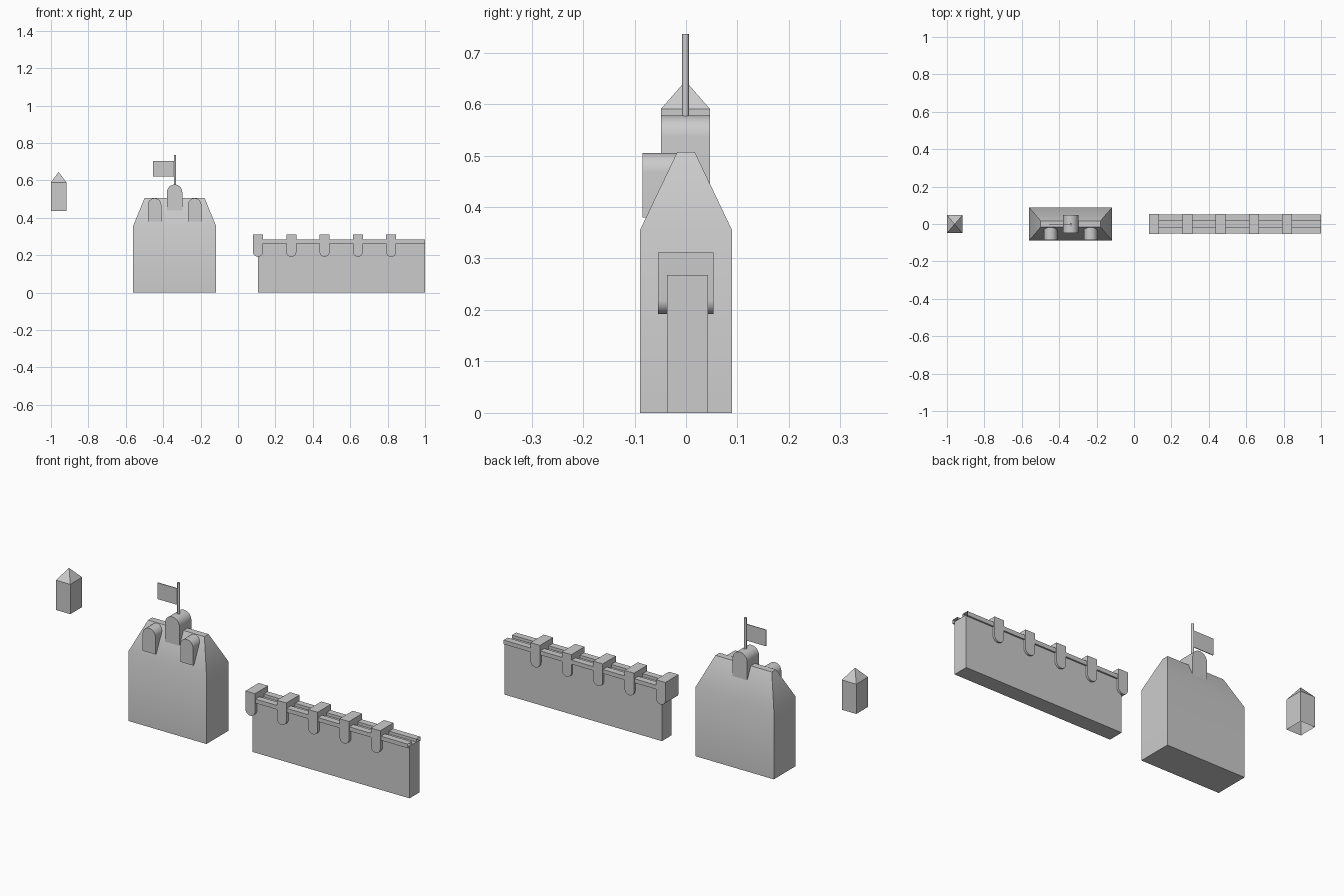
import bpy, bmesh, math

if "Cube" in bpy.data.objects:
    bpy.data.objects.remove(bpy.data.objects["Cube"])


def finish(name, bm, smooth=False):
    bmesh.ops.recalc_face_normals(bm, faces=bm.faces)
    me = bpy.data.meshes.new(name)
    bm.to_mesh(me)
    bm.free()
    ob = bpy.data.objects.new(name, me)
    bpy.context.collection.objects.link(ob)
    if smooth:
        bpy.ops.object.select_all(action='DESELECT')
        bpy.context.view_layer.objects.active = ob
        ob.select_set(True)
        bpy.ops.object.shade_smooth_by_angle(angle=math.radians(30))
    return ob


def rect(bm, x0, x1, y0, y1, z):
    return [bm.verts.new((x, y, z)) for x, y in ((x0, y0), (x1, y0), (x1, y1), (x0, y1))]


def bridge(bm, a, b):
    n = len(a)
    for i in range(n):
        j = (i + 1) % n
        bm.faces.new((a[i], a[j], b[j], b[i]))


def box(name, x0, x1, y0, y1, z0, z1):
    bm = bmesh.new()
    a, b = rect(bm, x0, x1, y0, y1, z0), rect(bm, x0, x1, y0, y1, z1)
    bridge(bm, a, b)
    bm.faces.new(a)
    bm.faces.new(b)
    return finish(name, bm)


def arch(name, cx, half, flat_z, round_z, y0, y1, segs=16):
    """Prism along y: flat at flat_z, half-round at round_z (above or below)."""
    s = 1 if round_z > flat_z else -1
    cz = round_z - s * half
    pts = [(cx - half, flat_z), (cx + half, flat_z)]
    pts += [(cx + half * math.cos(math.pi * i / segs),
             cz + s * half * math.sin(math.pi * i / segs)) for i in range(segs + 1)]
    bm = bmesh.new()
    a = [bm.verts.new((x, y0, z)) for x, z in pts]
    b = [bm.verts.new((x, y1, z)) for x, z in pts]
    bridge(bm, a, b)
    bm.faces.new(a)
    bm.faces.new(b)
    return finish(name, bm, True)


# Floating turret with pyramid roof, open underneath
bm = bmesh.new()
low = rect(bm, -1.0, -0.918, -0.049, 0.047, 0.437)
top = rect(bm, -1.0, -0.918, -0.049, 0.047, 0.59)
bridge(bm, low, top)
tip = bm.verts.new((-0.959, -0.001, 0.645))
for i in range(4):
    bm.faces.new((top[i], top[(i + 1) % 4], tip))
finish("turret", bm)

# Keep body with truncated hip roof
cx = -0.339
bm = bmesh.new()
rings = [rect(bm, cx - hx, cx + hx, -hy, hy, z)
         for hx, hy, z in ((0.222, 0.089, 0), (0.222, 0.089, 0.356), (0.16, 0.017, 0.507))]
bridge(bm, rings[0], rings[1])
bridge(bm, rings[1], rings[2])
bm.faces.new(rings[0])
bm.faces.new(rings[2])
finish("keep", bm, True)

# Arched dormers
for side in (-1, 1):
    arch("front_dormer", cx + side * 0.107, 0.036, 0.38, 0.505, -0.085, -0.017)
arch("centre_dormer", cx, 0.041, 0.44, 0.578, -0.049, 0.047)

# Flag pole and flag
bpy.ops.mesh.primitive_cylinder_add(vertices=16, radius=0.0065, depth=0.165,
                                    location=(-0.337, -0.001, 0.6535))
bpy.context.object.name = "flag_pole"
bpy.ops.object.shade_smooth_by_angle(angle=math.radians(40))
box("flag", -0.455, -0.337, -0.003, 0.001, 0.621, 0.705)

# Wall
box("wall", 0.107, 1.0, -0.037, 0.043, 0, 0.268)

# Parapet rails, open at the ends
for name, y0, y1 in (("front_rail", -0.05, -0.017), ("back_rail", 0.018, 0.051)):
    bm = bmesh.new()
    prof = ((y0, 0.262), (y1, 0.262), (y1, 0.283), (y0, 0.283))
    bridge(bm, [bm.verts.new((0.107, y, z)) for y, z in prof],
           [bm.verts.new((1.0, y, z)) for y, z in prof])
    finish(name, bm)

# Merlons with rounded lower ends
for i in range(5):
    arch("merlon", 0.107 + 0.178 * i, 0.027, 0.312, 0.192, -0.054, 0.053)
